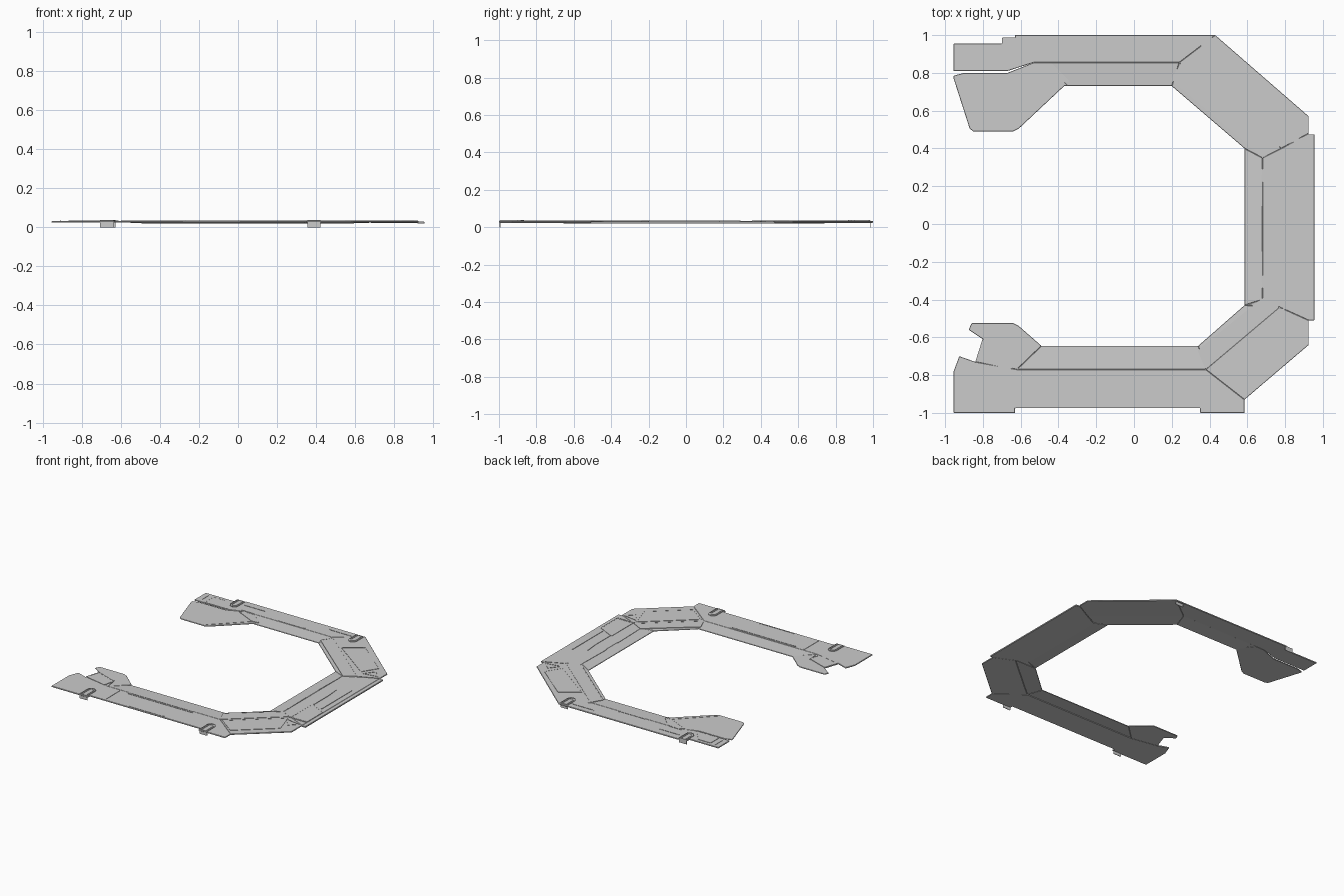
import bpy, bmesh, math
from mathutils import Vector

if "Cube" in bpy.data.objects:
    bpy.data.objects.remove(bpy.data.objects["Cube"])

DECK = 0.033   # deck surface height
LOW = 0.027    # inner rim height


def make(name, bm, bevel=0.0):
    bmesh.ops.recalc_face_normals(bm, faces=bm.faces)
    me = bpy.data.meshes.new(name)
    bm.to_mesh(me)
    bm.free()
    ob = bpy.data.objects.new(name, me)
    bpy.context.collection.objects.link(ob)
    if bevel:
        m = ob.modifiers.new("edge", 'BEVEL')
        m.width, m.segments, m.limit_method = bevel, 1, 'ANGLE'
        m.angle_limit = math.radians(50)
    return ob


def slab(name, pts, z=DECK, t=0.009, bevel=0.002):
    """Flat plate; points may carry their own top height."""
    bm = bmesh.new()
    top = [Vector((p[0], p[1], p[2] if len(p) > 2 else z)) for p in pts]
    a = [bm.verts.new(p) for p in top]
    b = [bm.verts.new(p - Vector((0, 0, t))) for p in top]
    n = len(a)
    bm.faces.new(a)
    bm.faces.new(b[::-1])
    for i in range(n):
        bm.faces.new((a[i], b[i], b[(i + 1) % n], a[(i + 1) % n]))
    return make(name, bm, bevel)


def ribs(name, lines, w=0.006, z0=0.030, z1=0.0355):
    """Thin bars following a set of polylines."""
    bm = bmesh.new()
    for line in lines:
        for p, q in zip(line, line[1:]):
            p, q = Vector(p), Vector(q)
            d = (q - p).normalized()
            s = Vector((-d.y, d.x)) * w / 2
            c = [p + s, p - s, q - s, q + s]
            lo = [bm.verts.new((v.x, v.y, z0)) for v in c]
            hi = [bm.verts.new((v.x, v.y, z1)) for v in c]
            bm.faces.new(lo)
            bm.faces.new(hi)
            for i in range(4):
                j = (i + 1) % 4
                bm.faces.new((lo[i], lo[j], hi[j], hi[i]))
    return make(name, bm)


def panel(name, pts, z=0.035):
    """Inset cover plate with a raised border."""
    slab(name, pts, z, 0.004, 0.001)
    ribs(name + "_border", [pts + pts[:1]], 0.007, z - 0.003, z + 0.001)


# Main decks of the open octagonal frame
slab("south_deck", [(-.955, -1), (-.955, -.78), (-.925, -.70), (-.84, -.73), (-.62, -.77), (.38, -.77),
                    (.585, -.93), (.585, -1), (.35, -1), (.35, -.975), (-.63, -.975), (-.63, -1)])
slab("southeast_deck", [(.38, -.77), (.77, -.44), (.925, -.51), (.925, -.64), (.585, -.93)])
slab("east_deck", [(.68, -.40), (.68, .35), (.78, .40), (.925, .48), (.925, -.51), (.77, -.44)], 0.032)
slab("northeast_deck", [(.24, .855), (.78, .40), (.925, .48), (.925, .57), (.43, 1)])
slab("north_deck", [(-.63, 1), (.43, 1), (.24, .855), (-.53, .855), (-.67, .81), (-.955, .81),
                    (-.955, .955), (-.70, .955), (-.70, .985), (-.63, .985)])

# Sloping strips along the inner rim
slab("south_rim", [(-.49, -.645, LOW), (.34, -.645, LOW), (.38, -.77), (-.62, -.77)], t=0.006)
slab("southeast_rim", [(.34, -.645, LOW), (.585, -.43, LOW), (.77, -.44), (.38, -.77)], t=0.006)
slab("east_rim", [(.585, -.43, LOW), (.585, .40, LOW), (.68, .35), (.68, -.40)], t=0.006)
slab("east_rim_corner", [(.585, -.43, LOW), (.68, -.40), (.77, -.44)], t=0.006)
slab("northeast_rim", [(.20, .73, LOW), (.585, .40, LOW), (.68, .35), (.78, .40), (.24, .855)], t=0.006)
slab("north_rim", [(-.37, .73, LOW), (.20, .73, LOW), (.24, .855), (-.45, .855)], t=0.006)

# End pieces at the open side
slab("northwest_wing", [(-.955, .77), (-.955, .785), (-.90, .80), (-.67, .80), (-.53, .855), (-.45, .855),
                        (-.35, .73), (-.37, .73), (-.61, .505), (-.64, .49), (-.85, .49), (-.87, .505)], 0.031, 0.007)
slab("southwest_hook", [(-.80, -.61), (-.875, -.56), (-.86, -.525), (-.64, -.525), (-.61, -.54),
                        (-.49, -.645), (-.62, -.77), (-.84, -.73)], 0.031, 0.007)

# Long edge rail on the closed side
slab("east_edge_rail", [(.92, -.51), (.955, -.51), (.955, .475), (.92, .475)], 0.030, 0.011)

# Cover panels
panel("northeast_inner_panel", [(.25, .85), (.77, .41), (.685, .355), (.20, .765)], 0.034)
panel("northeast_outer_panel", [(.54, .845), (.825, .61), (.75, .49), (.40, .745)])
panel("southeast_inner_panel", [(.34, -.67), (.68, -.395), (.765, -.44), (.38, -.765)], 0.034)
panel("southeast_outer_panel", [(.41, -.775), (.77, -.47), (.825, -.645), (.55, -.88)])
panel("east_hatch", [(.78, -.17), (.92, -.24), (.92, -.44), (.78, -.44)], 0.034)
panel("southwest_hatch", [(-.80, -.615), (-.63, -.675), (-.65, -.765), (-.835, -.725)])
panel("northwest_hatch", [(-.865, .925), (-.76, .925), (-.67, .815), (-.865, .815)])
panel("northwest_ramp", [(-.57, .83), (-.53, .85), (-.44, .85), (-.345, .755), (-.40, .75)], 0.033)

# Seams and vent bars
ribs("deck_seams", [
    [(-.42, -.775), (.15, -.775)], [(-.42, -.79), (.15, -.79)], [(-.50, -.78), (-.50, -.96)],
    [(-.29, -.958), (-.27, -.965), (0, -.965), (.02, -.958)],
    [(-.25, .865), (-.23, .86), (-.03, .86), (-.01, .865)],
    [(-.60, .94), (-.42, .94)], [(-.57, .86), (-.46, .86)],
    [(.14, .96), (.16, .95), (.34, .95), (.34, .94)],
    [(.68, .29), (.675, .05)], [(.675, -.10), (.68, -.34)],
    [(.78, .13), (.79, .02), (.79, -.17)], [(.88, .18), (.88, -.20)],
    [(.77, -.45), (.92, -.45)], [(.78, .41), (.92, .47)],
    [(-.635, -.665), (-.615, -.77)], [(-.91, .84), (-.91, .93)]])
ribs("northwest_wing_seam", [[(-.64, .51), (-.40, .745)]], 0.008, 0.028, 0.033)
marks = [[(.78, .47), (.84, .55)], [(.84, .55), (.90, .49)], [(.90, .49), (.78, .47)]]
for side in (1, -1):
    ribs("corner_mark_" + ("north" if side > 0 else "south"),
         [[(x, side * y - (0.02 if side < 0 else 0)) for x, y in m] for m in marks], 0.004)

# Arched clips with tabs hanging over the outer edges
for label, side, x in (("south_left", -1, -.672), ("south_right", -1, .390),
                       ("north_left", 1, -.662), ("north_right", 1, .390)):
    end = 0.995 if side < 0 else 0.985

    def arch(w, inner):
        pts = [(x - w, side * end)]
        for k in range(7):
            a = math.pi * (1 - k / 6)
            pts.append((x + w * math.cos(a), side * (inner + .03 - w * math.sin(a))))
        return pts + [(x + w, side * end)]
    slab("clip_pad_" + label, arch(.034, .87), 0.035, 0.008, 0)
    ribs("clip_arch_" + label, [arch(.031, .87), arch(.019, .875)], 0.006, 0.030, 0.038)
    ribs("clip_tab_" + label, [[(x - .034, side * end), (x + .034, side * end)]], 0.004, 0.0, 0.037)
